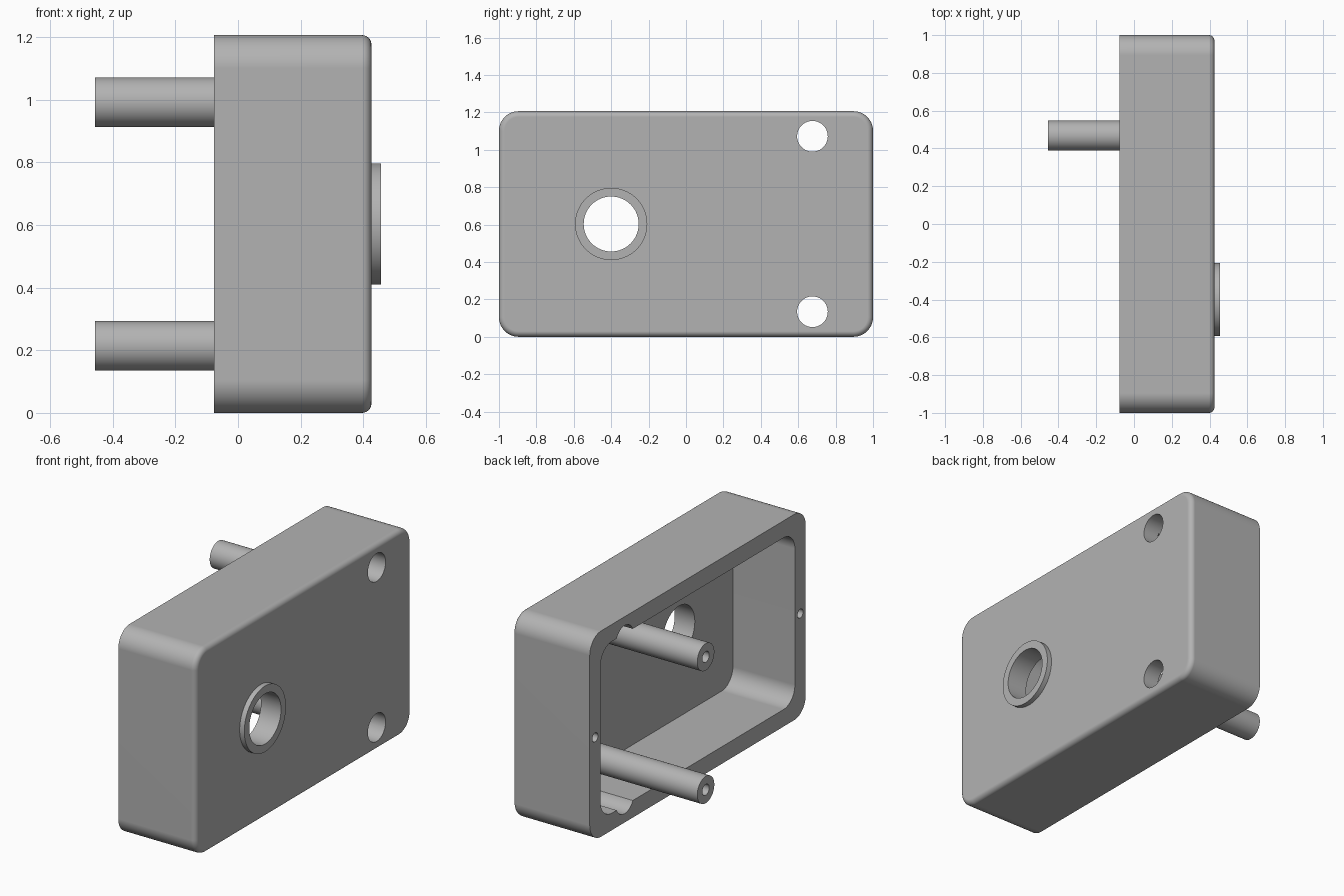
import bpy
import bmesh
from math import cos, sin, pi

old = bpy.data.objects.get("Cube")
if old:
    bpy.data.objects.remove(old, do_unlink=True)

BACK, FRONT, HEIGHT = -0.076, 0.426, 1.206
MID = HEIGHT / 2
WALL, CORNER, FILLET = 0.1, 0.105, 0.03

grey = bpy.data.materials.new("plain grey")
grey.use_nodes = True
GREY = (0.45, 0.45, 0.45, 1)
grey.diffuse_color = GREY
grey.node_tree.nodes["Principled BSDF"].inputs["Base Color"].default_value = GREY


def loft(name, rings):
    """Closed solid through rings of (x, y, z) points."""
    bm = bmesh.new()
    loops = [[bm.verts.new(p) for p in ring] for ring in rings]
    for a, b in zip(loops, loops[1:]):
        for i in range(len(a)):
            j = (i + 1) % len(a)
            bm.faces.new((a[i], a[j], b[j], b[i]))
    bm.faces.new(loops[0])
    bm.faces.new(loops[-1])
    bmesh.ops.recalc_face_normals(bm, faces=bm.faces)
    mesh = bpy.data.meshes.new(name)
    bm.to_mesh(mesh)
    bm.free()
    mesh.materials.append(grey)
    obj = bpy.data.objects.new(name, mesh)
    bpy.context.collection.objects.link(obj)
    return obj


def rounded_outline(x, inset, radius, steps=12):
    """Rounded rectangle across the box, shrunk by the inset."""
    hy, hz = 1 - inset - radius, MID - inset - radius
    ring = []
    for quarter, (sy, sz) in enumerate(((1, 1), (-1, 1), (-1, -1), (1, -1))):
        for k in range(steps + 1):
            a = (quarter + k / steps) * pi / 2
            ring.append((x, sy * hy + radius * cos(a), MID + sz * hz + radius * sin(a)))
    return ring


def rod(name, x0, x1, y, z, radius, sides=64):
    """Cylinder lying along x."""
    angles = [2 * pi * i / sides for i in range(sides)]
    return loft(name, [[(x, y + radius * cos(a), z + radius * sin(a)) for a in angles]
                       for x in (x0, x1)])


def combine(target, tool, operation="DIFFERENCE"):
    mod = target.modifiers.new("combine", "BOOLEAN")
    mod.operation, mod.solver, mod.object = operation, "EXACT", tool
    bpy.context.view_layer.objects.active = target
    bpy.ops.object.modifier_apply(modifier=mod.name)
    bpy.data.objects.remove(tool, do_unlink=True)


def finish(obj):
    bpy.ops.object.select_all(action="DESELECT")
    obj.select_set(True)
    bpy.context.view_layer.objects.active = obj
    bpy.ops.object.shade_smooth_by_angle()
    mod = obj.modifiers.new("even shading", "WEIGHTED_NORMAL")
    mod.keep_sharp = True


# Housing: rounded block with a softened front edge
rings = [rounded_outline(BACK, 0, CORNER)]
for k in range(7):
    a = k / 6 * pi / 2
    inset = FILLET * (1 - cos(a))
    rings.append(rounded_outline(FRONT - FILLET + FILLET * sin(a), inset, CORNER - inset))
housing = loft("housing", rings)

# Raised collar on the face
combine(housing, rod("collar", FRONT - 0.05, 0.456, -0.4, MID, 0.193), "UNION")

# Open cavity at the back
combine(housing, loft("cavity", [rounded_outline(x, WALL, CORNER)
                                 for x in (BACK - 0.1, FRONT - WALL)]))

# Collar bore, and two holes that also groove the inner walls
combine(housing, rod("bore", -0.5, 0.6, -0.4, MID, 0.147))
for side in (-1, 1):
    combine(housing, rod("face_hole", -0.5, 0.6, 0.676, MID + side * 0.469, 0.082))
    # Screw holes in the rim
    combine(housing, rod("rim_hole", BACK - 0.1, BACK + 0.25, side * 0.95, MID, 0.026, 32))
finish(housing)

# Mounting posts standing on the cavity floor
for label, side in (("lower", -1), ("upper", 1)):
    z = MID + side * 0.389
    post = rod(label + "_post", -0.456, FRONT - WALL + 0.02, 0.468, z, 0.079)
    combine(post, rod("post_hole", -0.6, -0.2, 0.468, z, 0.032, 32))
    finish(post)
